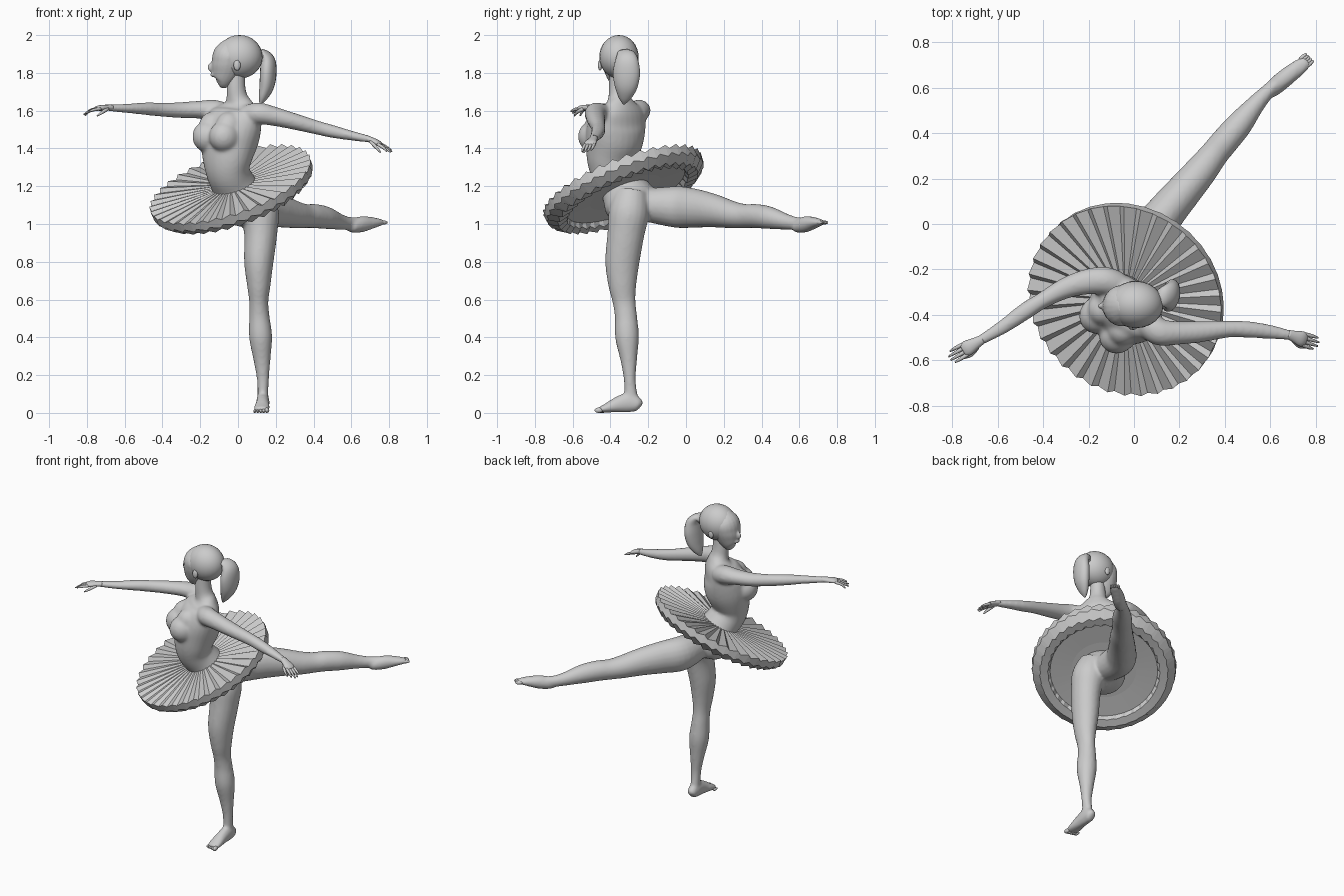
import bpy, bmesh, math
from mathutils import Vector, Matrix


def finish(name, bm, smooth=True):
    bmesh.ops.recalc_face_normals(bm, faces=bm.faces[:])
    me = bpy.data.meshes.new(name)
    bm.to_mesh(me)
    bm.free()
    for p in me.polygons:
        p.use_smooth = smooth
    ob = bpy.data.objects.new(name, me)
    bpy.context.collection.objects.link(ob)
    return ob


def spline(rows, steps):
    """Smooth curve through all rows (any number of columns)."""
    out = []
    n = len(rows)
    for i in range(n - 1):
        a, b, c, d = (rows[max(0, min(n - 1, j))] for j in (i - 1, i, i + 1, i + 2))
        for s in range(steps):
            t = s / steps
            out.append([0.5 * (2 * q + (r - p) * t + (2 * p - 5 * q + 4 * r - w) * t * t
                               + (3 * q - p - 3 * r + w) * t ** 3)
                        for p, q, r, w in zip(a, b, c, d)])
    return out + [list(rows[-1])]


def loft(name, rows, side, sides=20, steps=5):
    """Tube through rows of (x, y, z, radius along side, other radius)."""
    pts = spline(rows, steps)
    bm = bmesh.new()
    rings = []
    for i, (x, y, z, ru, rv) in enumerate(pts):
        t = (Vector(pts[min(i + 1, len(pts) - 1)][:3]) - Vector(pts[max(i - 1, 0)][:3])).normalized()
        u = Vector(side)
        u = (u - t * u.dot(t)).normalized()
        v = t.cross(u)
        ring = []
        for k in range(sides):
            a = math.tau * k / sides
            ring.append(bm.verts.new(Vector((x, y, z)) + u * ru * math.cos(a) + v * rv * math.sin(a)))
        rings.append(ring)
    for p, q in zip(rings, rings[1:]):
        for k in range(sides):
            m = (k + 1) % sides
            bm.faces.new((p[k], p[m], q[m], q[k]))
    bm.faces.new(rings[0])
    bm.faces.new(rings[-1])
    return finish(name, bm)


def ball(name, loc, size, rot=0.0, tilt=0.0):
    bm = bmesh.new()
    mat = (Matrix.Translation(loc) @ Matrix.Rotation(rot, 4, 'Z') @ Matrix.Rotation(tilt, 4, 'Y')
           @ Matrix.Diagonal((*size, 1)))
    bmesh.ops.create_uvsphere(bm, u_segments=24, v_segments=16, radius=1, matrix=mat)
    return finish(name, bm)


def fuse(parts, name, voxel, rounds):
    """Join overlapping parts and melt them into one skin."""
    with bpy.context.temp_override(active_object=parts[0], object=parts[0],
                                   selected_objects=parts, selected_editable_objects=parts):
        bpy.ops.object.join()
    ob = parts[0]
    ob.name = name
    rm = ob.modifiers.new("skin", 'REMESH')
    rm.mode, rm.voxel_size, rm.use_smooth_shade = 'VOXEL', voxel, True
    sm = ob.modifiers.new("soften", 'SMOOTH')
    sm.factor, sm.iterations = .5, rounds


# Torso and neck, chest turned toward -x -y
body = [loft("torso", [
    (.06, -.26, 1.00, .05, .05), (.05, -.27, 1.04, .12, .11), (.02, -.29, 1.11, .15, .14),
    (-.02, -.34, 1.20, .125, .115), (-.052, -.385, 1.27, .12, .11), (-.057, -.395, 1.34, .14, .12),
    (-.045, -.38, 1.44, .165, .14), (-.025, -.365, 1.53, .175, .125), (-.005, -.35, 1.59, .165, .09),
    (0, -.35, 1.635, .10, .065), (-.005, -.355, 1.67, .06, .055), (-.01, -.36, 1.73, .048, .05),
    (-.005, -.36, 1.83, .045, .045)], (.707, -.707, 0), 28)]
for x, y in ((-.158, -.40), (-.07, -.488)):
    body.append(ball("bust", (x, y, 1.463), (.087, .08, .085), math.radians(45)))
    body.append(ball("upper_bust", (x + .025, y + .025, 1.52), (.075, .07, .075), math.radians(45)))

# Head turned toward -x
ball("hair_cap", (.008, -.355, 1.885), (.122, .104, .115))
fuse([loft("face", [(-.105, -.36, 1.742, .018, .02), (-.09, -.36, 1.755, .045, .05), (-.07, -.36, 1.80, .07, .074),
                    (-.058, -.36, 1.85, .087, .082), (-.048, -.36, 1.90, .088, .08),
                    (-.02, -.36, 1.955, .05, .05)], (0, 1, 0)),
      ball("nose", (-.139, -.362, 1.832), (.021, .013, .026), tilt=.3),
      ball("lips", (-.13, -.362, 1.79), (.016, .024, .013)),
      ball("ear_left", (-.005, -.455, 1.84), (.02, .012, .03)),
      ball("ear_right", (-.005, -.262, 1.84), (.02, .012, .03))], "face", .006, 3)

# Ponytail with its tie
ball("hair_tie", (.115, -.33, 1.89), (.035, .035, .032))
loft("ponytail", [(.10, -.33, 1.885, .03, .02), (.128, -.322, 1.90, .045, .026), (.157, -.315, 1.865, .062, .038),
                  (.16, -.315, 1.80, .073, .042), (.152, -.318, 1.73, .062, .038),
                  (.132, -.325, 1.67, .035, .023), (.118, -.33, 1.635, .006, .005)], (.2, 1, 0))

# Arms
body.append(loft("right_arm", [
    (-.07, -.27, 1.58, .06, .06), (-.13, -.25, 1.60, .062, .058), (-.21, -.255, 1.605, .056, .047),
    (-.30, -.282, 1.603, .047, .042), (-.40, -.335, 1.605, .037, .037), (-.48, -.385, 1.61, .038, .034),
    (-.58, -.455, 1.612, .031, .025), (-.69, -.52, 1.615, .021, .018)], (0, 1, 0)))
body.append(loft("left_arm", [
    (.05, -.43, 1.57, .06, .06), (.11, -.475, 1.585, .06, .058), (.19, -.48, 1.57, .052, .051),
    (.29, -.475, 1.545, .047, .044), (.42, -.463, 1.51, .037, .037), (.50, -.465, 1.49, .037, .034),
    (.60, -.475, 1.468, .031, .026), (.70, -.493, 1.448, .021, .018)], (0, 1, 0)))


def hand(name, wrist, tip, droop):
    w, e = Vector(wrist), Vector(tip)
    d = e - w
    side = d.cross(Vector((0, 0, 1))).normalized()
    row = lambda f, off, dz, a, b: (*(w + d * f + side * off + Vector((0, 0, dz))), a, b)
    loft(name + "_palm", [row(-.1, 0, 0, .02, .016), row(.15, 0, .002, .026, .016),
                          row(.4, 0, .003, .034, .015), row(.55, 0, 0, .028, .009)], side, 12, 3)
    for k in range(4):
        o = (k - 1.5) * .016
        reach = (.92, 1.0, 1.0, .88)[k]
        sag = droop * (.4 + .3 * k)
        loft(f"{name}_finger_{k}", [row(.45, o, 0, .009, .009), row(.72, o * 1.1, -sag * .3, .008, .008),
                                    row(reach, o * 1.1, -sag, .004, .004)], side, 8, 3)
    s = 1 if d.x > 0 else -1
    loft(name + "_thumb", [row(.15, .018 * s, -.004, .011, .01), row(.4, .034 * s, -.018, .009, .009),
                           row(.62, .032 * s, -.036, .004, .004)], side, 8, 3)


hand("right_hand", (-.68, -.515, 1.615), (-.812, -.592, 1.605), .025)
hand("left_hand", (.69, -.49, 1.45), (.812, -.53, 1.392), .012)

# Standing leg and foot
body.append(loft("standing_leg", [
    (.08, -.29, 1.16, .09, .09), (.112, -.302, 1.06, .104, .107), (.12, -.318, .95, .088, .098),
    (.11, -.337, .80, .078, .091), (.11, -.337, .68, .063, .075), (.11, -.328, .59, .051, .061),
    (.113, -.318, .51, .054, .059), (.12, -.312, .40, .061, .063), (.127, -.303, .28, .045, .044),
    (.132, -.298, .18, .032, .032), (.132, -.292, .10, .029, .034), (.132, -.285, .035, .031, .037)], (1, 0, 0)))
body.append(loft("standing_foot", [
    (.133, -.238, .034, .012, .018), (.133, -.252, .042, .03, .037), (.132, -.30, .055, .035, .053),
    (.13, -.36, .044, .036, .043), (.126, -.42, .026, .043, .025), (.123, -.46, .016, .038, .014)], (1, 0, 0)))
for k in range(5):
    r = (.014, .011, .01, .009, .009)[k]
    ball(f"standing_toe_{k}", (.153 - k * .016, -.462 + k * .005, r), (r * .9, .022, r))

# Raised leg and pointed foot
body.append(loft("raised_leg", [
    (.05, -.20, 1.10, .09, .09), (.07, -.05, 1.09, .095, .11), (.14, .05, 1.083, .087, .103),
    (.22, .145, 1.07, .079, .089), (.30, .24, 1.05, .071, .073), (.355, .31, 1.042, .063, .064),
    (.405, .37, 1.042, .062, .064), (.465, .44, 1.033, .058, .06), (.53, .52, 1.014, .043, .044),
    (.58, .575, 1.003, .034, .036), (.62, .61, 1.0, .032, .036)], (.77, -.64, 0)))
body.append(loft("raised_foot", [
    (.585, .565, .98, .012, .012), (.60, .585, .985, .034, .032), (.65, .63, .998, .04, .043),
    (.70, .67, 1.005, .038, .034), (.74, .70, 1.008, .034, .022), (.765, .722, 1.008, .024, .014)], (.7, -.7, 0)))
for k in range(5):
    o = (k - 2) * .011
    ball(f"raised_toe_{k}", (.758 + o * .7, .72 - o * .7, 1.008), (.024, .009, .01), math.radians(42))
fuse(body, "body", .009, 8)

# Pleated tutu: revolved rings (radius, height, pleat height), tilted
RINGS = [(.09, .035, .002), (.30, .034, .006), (.445, .034, .009), (.442, -.012, -.009), (.395, -.05, .009),
         (.345, -.044, -.009), (.332, -.02, 0), (.20, -.012, 0), (.08, -.012, 0)]
N = 72
bm = bmesh.new()
rings = []
for r, z, amp in RINGS:
    ring = []
    for k in range(N):
        s = 1 if k % 2 else -1
        a = math.tau * (k + (.35 if k % 2 else 0)) / N
        rr = r + s * amp * .35
        ring.append(bm.verts.new((rr * math.cos(a), rr * math.sin(a), z + s * amp)))
    rings.append(ring)
for i, p in enumerate(rings):
    q = rings[(i + 1) % len(rings)]
    for k in range(N):
        m = (k + 1) % N
        bm.faces.new((p[k], p[m], q[m], q[k]))
tutu = finish("tutu", bm, False)
normal = Vector((-.34, -.40, 1)).normalized()
turn = Vector((0, 0, 1)).rotation_difference(normal).to_matrix().to_4x4()
tutu.data.transform(Matrix.Translation((-.03, -.325, 1.178)) @ turn)
